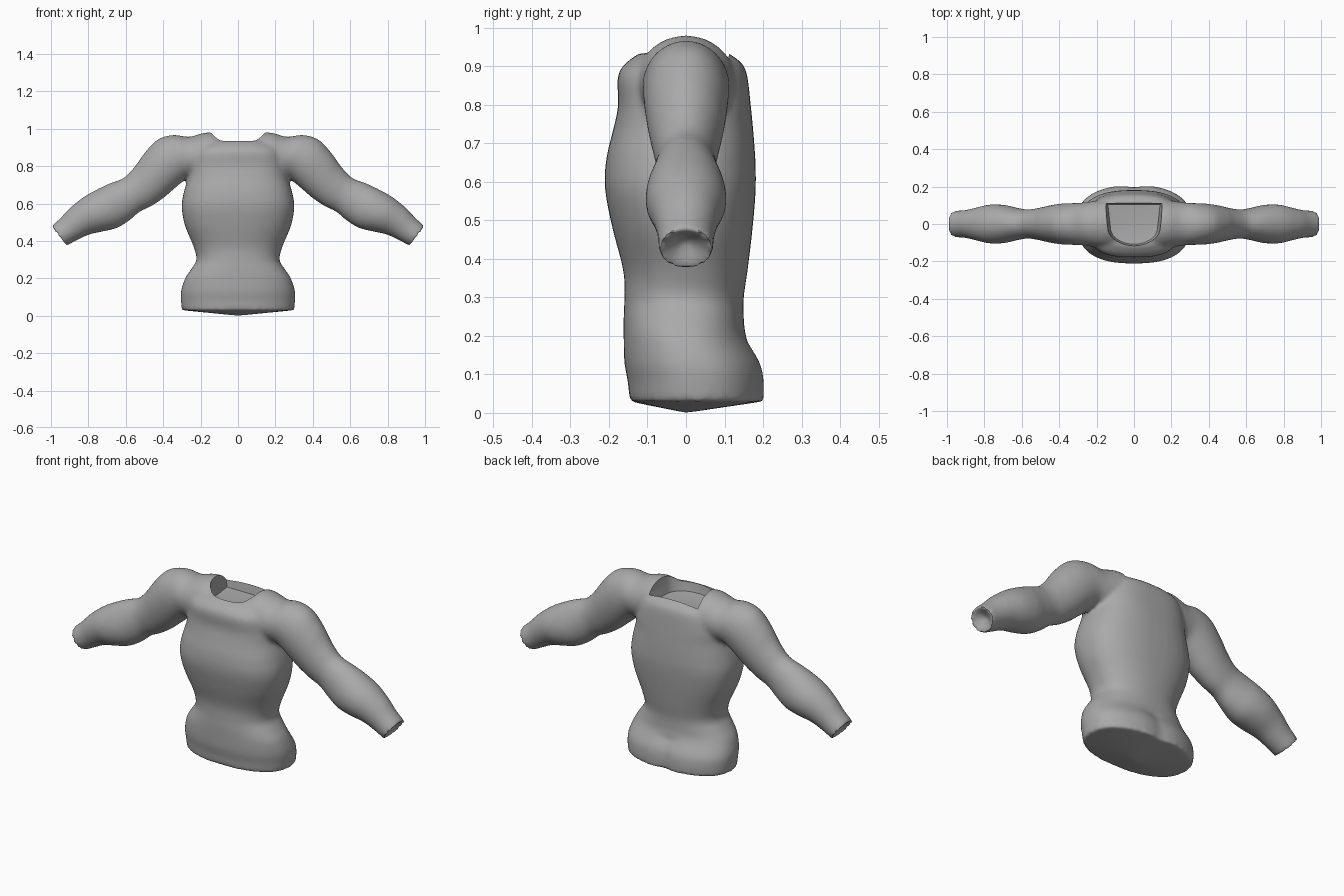
import bpy, bmesh, math

if "Cube" in bpy.data.objects:
    bpy.data.objects.remove(bpy.data.objects["Cube"])

clay = bpy.data.materials.new("clay grey")
clay.diffuse_color = (0.4, 0.4, 0.4, 1)
clay.use_nodes = True
clay.node_tree.nodes["Principled BSDF"].inputs["Base Color"].default_value = clay.diffuse_color
SIDES = 48


def smooth_rows(rows, steps=5):
    """Catmull-Rom resampling of the control sections."""
    out = []
    for i in range(len(rows) - 1):
        a, b = rows[max(i - 1, 0)], rows[i]
        c, d = rows[i + 1], rows[min(i + 2, len(rows) - 1)]
        for k in range(steps):
            t = k / steps
            out.append([0.5 * (2 * q + (r - p) * t + (2 * p - 5 * q + 4 * r - s) * t * t
                               + (3 * q - p - 3 * r + s) * t ** 3)
                        for p, q, r, s in zip(a, b, c, d)])
    out.append(list(rows[-1]))
    return out


def power(v, n):
    return math.copysign(abs(v) ** (2 / n), v)


def loft(bm, rings, start=None, end=None):
    """Skin closed rings, closing both ends with a fan to a centre point."""
    loops = [[bm.verts.new(p) for p in ring] for ring in rings]
    for a, b in zip(loops, loops[1:]):
        for i in range(len(a)):
            j = (i + 1) % len(a)
            bm.faces.new((a[i], a[j], b[j], b[i]))
    for loop, tip in ((loops[0], start), (loops[-1], end)):
        if tip is None:
            bm.faces.new(loop)
        else:
            v = bm.verts.new(tip)
            for i in range(len(loop)):
                bm.faces.new((loop[i], loop[(i + 1) % len(loop)], v))


def finish(bm, name):
    bmesh.ops.recalc_face_normals(bm, faces=bm.faces)
    me = bpy.data.meshes.new(name)
    bm.to_mesh(me)
    bm.free()
    ob = bpy.data.objects.new(name, me)
    bpy.context.collection.objects.link(ob)
    me.materials.append(clay)
    return ob


angles = [2 * math.pi * i / SIDES for i in range(SIDES)]
body = bmesh.new()

# Trunk sections: height, half width, front y, back y, squareness
trunk = smooth_rows([
    (0.03, 0.300, -0.147, 0.207, 2.3), (0.08, 0.305, -0.151, 0.207, 2.3),
    (0.13, 0.305, -0.160, 0.197, 2.3), (0.20, 0.283, -0.162, 0.157, 2.3),
    (0.25, 0.250, -0.162, 0.150, 2.3), (0.30, 0.222, -0.160, 0.150, 2.3),
    (0.37, 0.238, -0.163, 0.160, 2.3), (0.48, 0.283, -0.191, 0.173, 2.4),
    (0.58, 0.301, -0.210, 0.181, 2.5), (0.66, 0.290, -0.207, 0.180, 2.5),
    (0.74, 0.266, -0.188, 0.174, 2.6), (0.80, 0.255, -0.176, 0.168, 2.8),
    (0.87, 0.240, -0.178, 0.160, 2.8), (0.905, 0.220, -0.160, 0.148, 2.6),
    (0.935, 0.180, -0.120, 0.110, 2.4)])
rings = []
for z, w, f, b, n in trunk:
    ring = []
    for a in angles:
        x = w * power(math.cos(a), n)
        y = (f + b) / 2 + (b - f) / 2 * power(math.sin(a), n)
        if z < 0.2 and y > 0:  # shallow cleft between the buttocks
            y -= 0.012 * math.exp(-(x / 0.05) ** 2)
        ring.append((x, y, z))
    rings.append(ring)
loft(body, rings, start=(0, 0, 0.0))

# Arm sections: top x, top z, bottom x, bottom z, half depth
arm = smooth_rows([
    (0.00, 0.930, 0.00, 0.760, 0.130), (0.15, 0.980, 0.15, 0.735, 0.130),
    (0.26, 0.957, 0.26, 0.735, 0.116), (0.345, 0.967, 0.285, 0.725, 0.112),
    (0.43, 0.942, 0.345, 0.675, 0.109), (0.50, 0.870, 0.40, 0.628, 0.099),
    (0.55, 0.800, 0.465, 0.585, 0.086), (0.61, 0.738, 0.525, 0.556, 0.078),
    (0.68, 0.710, 0.580, 0.510, 0.087), (0.745, 0.680, 0.645, 0.470, 0.102),
    (0.825, 0.635, 0.715, 0.452, 0.104), (0.900, 0.575, 0.795, 0.434, 0.086),
    (0.950, 0.522, 0.860, 0.404, 0.074), (1.002, 0.476, 0.923, 0.371, 0.071)])
for side in (-1, 1):
    rings = []
    for tx, tz, bx, bz, d in arm:
        cx, cz = (tx + bx) / 2, (tz + bz) / 2
        rings.append([(side * (cx + (tx - bx) / 2 * math.sin(a)), d * math.cos(a),
                       cz + (tz - bz) / 2 * math.sin(a)) for a in angles])
    # Hollowed wrist end
    loft(body, rings, end=(side * 0.925, 0, 0.452))

torso = finish(body, "torso_with_arms")

# Neck opening: squared at the back, rounded at the front
cut = bmesh.new()
outline = [(0.155, 0.115), (-0.155, 0.115)]
outline += [(-0.14 * math.cos(a), -0.02 - 0.10 * math.sin(a))
            for a in (math.pi * i / 20 for i in range(21))]
loft(cut, [[(x * s, y * s, z) for x, y in outline]
           for z, s in ((0.885, 0.9), (0.93, 0.97), (1.1, 1.1))], start=(0, 0.02, 0.87))
cutter = finish(cut, "neck_cutter")
cutter.hide_render = True

# Fuse the parts, soften the joins, then open the neck
bpy.context.view_layer.objects.active = torso
torso.select_set(True)
m = torso.modifiers.new("fuse", 'REMESH')
m.mode, m.voxel_size = 'VOXEL', 0.01
m = torso.modifiers.new("soften", 'SMOOTH')
m.factor, m.iterations = 0.5, 10
m = torso.modifiers.new("neck", 'BOOLEAN')
m.operation, m.object, m.solver = 'DIFFERENCE', cutter, 'EXACT'
for name in ("fuse", "soften", "neck"):
    bpy.ops.object.modifier_apply(modifier=name)
bpy.data.objects.remove(cutter)
torso.data.materials.clear()
torso.data.materials.append(clay)
bpy.ops.object.shade_smooth_by_angle(angle=math.radians(40))
